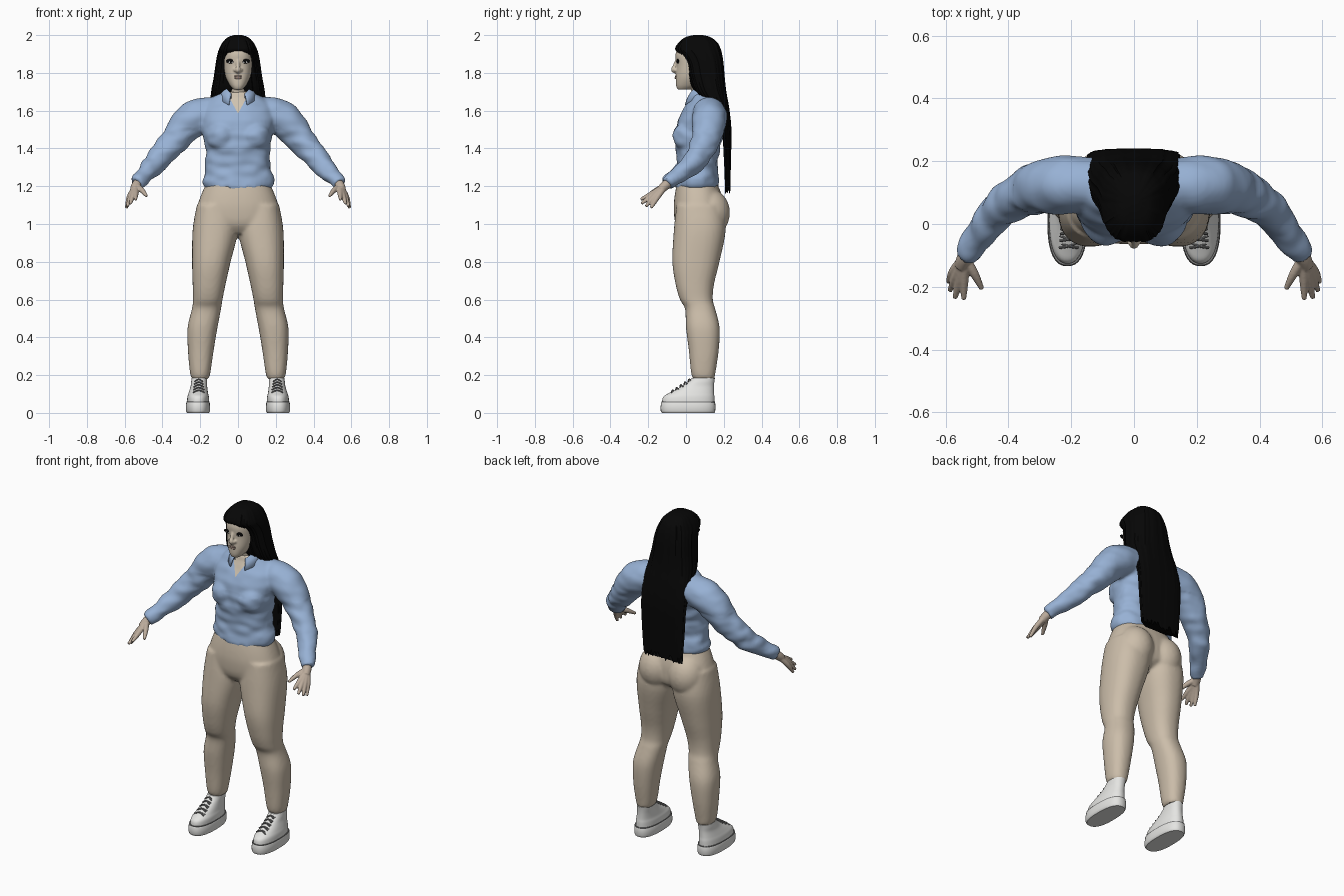
import bpy, bmesh, math, random
from mathutils import Vector, noise
from mathutils.bvhtree import BVHTree

random.seed(4)
if "Cube" in bpy.data.objects:
    bpy.data.objects.remove(bpy.data.objects["Cube"])


def material(name, r, g, b):
    mat = bpy.data.materials.new(name)
    mat.use_nodes = True
    mat.diffuse_color = (r, g, b, 1)
    bsdf = mat.node_tree.nodes["Principled BSDF"]
    bsdf.inputs["Base Color"].default_value = (r, g, b, 1)
    bsdf.inputs["Roughness"].default_value = 0.8
    return mat


BLUE = material("shirt_blue", 0.31, 0.44, 0.66)
BEIGE = material("trouser_beige", 0.60, 0.51, 0.40)
FACE = material("face_skin", 0.62, 0.54, 0.43)
HAND = material("hand_skin", 0.50, 0.41, 0.33)
BLACK = material("hair_black", 0.002, 0.002, 0.002)
WHITE = material("shoe_white", 0.78, 0.78, 0.76)
GREY = material("lace_grey", 0.2, 0.2, 0.2)
LIP = material("lip_rose", 0.40, 0.29, 0.24)


def refine(rows, steps):
    """Catmull-Rom interpolation between rows of numbers."""
    out = []
    for i in range(len(rows) - 1):
        a, b, c, d = (rows[max(0, min(len(rows) - 1, i + k))] for k in (-1, 0, 1, 2))
        for s in range(steps):
            t = s / steps
            out.append([q + t * (r - p) / 2 + t * t * (p - 2.5 * q + 2 * r - s2 / 2)
                        + t ** 3 * (1.5 * (q - r) + (s2 - p) / 2)
                        for p, q, r, s2 in zip(a, b, c, d)])
    return out + [list(rows[-1])]


def skin_rings(bm, rings):
    loops = [[bm.verts.new(p) for p in ring] for ring in rings]
    n = len(loops[0])
    for low, high in zip(loops, loops[1:]):
        for i in range(n):
            j = (i + 1) % n
            bm.faces.new((low[i], low[j], high[j], high[i]))
    bm.faces.new(loops[0])
    bm.faces.new(loops[-1])


def loft(bm, rows, side=1, power=2.3, n=40, steps=5, ripple=None):
    """Rows hold height, centre x, half width, front y, back y."""
    rings = []
    for z, cx, half, front, back in refine(rows, steps):
        ring = []
        for i in range(n):
            a = math.tau * i / n
            c, s = math.cos(a), math.sin(a)
            k = 1 + (ripple[i] if ripple else 0)
            x = cx + k * half * math.copysign(abs(c) ** (2 / power), c)
            y = (front + back) / 2 + k * (back - front) / 2 * math.copysign(abs(s) ** (2 / power), s)
            ring.append((side * x, y, z))
        rings.append(ring)
    skin_rings(bm, rings)


def tube(bm, path, side=1, n=20, steps=4):
    """Path rows hold x, y, z, radius."""
    rows = refine(path, steps)
    pts = [Vector(r[:3]) for r in rows]
    rings = []
    for i, (p, row) in enumerate(zip(pts, rows)):
        t = (pts[min(i + 1, len(pts) - 1)] - pts[max(i - 1, 0)]).normalized()
        u = t.cross(Vector((0.1, 1, 0.2))).normalized()
        v = t.cross(u)
        ring = [p + row[3] * (u * math.cos(a) + v * math.sin(a))
                for a in (math.tau * k / n for k in range(n))]
        rings.append([(side * q.x, q.y, q.z) for q in ring])
    skin_rings(bm, rings)


def ball(bm, centre, size):
    made = bmesh.ops.create_uvsphere(bm, u_segments=24, v_segments=16, radius=1)["verts"]
    for v in made:
        v.co = Vector(c + s * k for c, s, k in zip(centre, size, v.co))


def finish(name, bm, mats, voxel=0, relax=4, angle=40):
    """Make an object; a voxel size fuses its overlapping parts."""
    bmesh.ops.recalc_face_normals(bm, faces=bm.faces)
    mesh = bpy.data.meshes.new(name)
    bm.to_mesh(mesh)
    bm.free()
    obj = bpy.data.objects.new(name, mesh)
    bpy.context.collection.objects.link(obj)
    if voxel:
        fuse = obj.modifiers.new("fuse", "REMESH")
        fuse.mode, fuse.voxel_size = "VOXEL", voxel
        obj.modifiers.new("relax", "SMOOTH").iterations = relax
        graph = bpy.context.evaluated_depsgraph_get()
        obj.data = bpy.data.meshes.new_from_object(obj.evaluated_get(graph))
        obj.modifiers.clear()
    obj.data.materials.clear()
    for mat in mats:
        obj.data.materials.append(mat)
    bpy.ops.object.select_all(action="DESELECT")
    obj.select_set(True)
    bpy.context.view_layer.objects.active = obj
    bpy.ops.object.shade_smooth_by_angle(angle=math.radians(angle))
    return obj


SIDES = (1, -1)

# Trousers: hips, seat and legs fused
bm = bmesh.new()
loft(bm, [(1.215, 0, .168, -.048, .165), (1.15, 0, .197, -.06, .19), (1.08, 0, .217, -.065, .2),
          (1.0, 0, .21, -.055, .19), (.95, 0, .1, -.02, .12)])
for s in SIDES:
    ball(bm, (s * .1, .125, 1.06), (.105, .108, .125))
    loft(bm, [(1.1, .12, .098, -.05, .19), (.97, .12, .12, -.064, .21), (.8, .141, .102, -.072, .177),
              (.68, .153, .087, -.055, .148), (.6, .16, .078, -.032, .142), (.55, .167, .077, -.005, .155),
              (.45, .188, .079, 0, .178), (.33, .197, .068, .015, .173), (.22, .2, .055, .026, .157),
              (.18, .2, .046, .036, .15)], s)
finish("trousers", bm, [BEIGE], .01)

# Shirt: body, bust and sleeves fused, then creased
bm = bmesh.new()
loft(bm, [(1.19, 0, .172, -.052, .17), (1.225, 0, .188, -.052, .175), (1.29, 0, .176, -.042, .165),
          (1.38, 0, .17, -.05, .175), (1.47, 0, .182, -.056, .2), (1.55, 0, .195, -.042, .217),
          (1.61, 0, .185, -.012, .213), (1.665, 0, .14, .018, .19), (1.7, 0, .075, .025, .155)])
for s in SIDES:
    ball(bm, (s * .085, .012, 1.465), (.085, .082, .08))
    tube(bm, [(.1, .125, 1.59, .08), (.2, .125, 1.573, .093), (.27, .12, 1.528, .09),
              (.345, .1, 1.432, .074), (.43, .045, 1.333, .06), (.515, -.07, 1.238, .043),
              (.538, -.1, 1.213, .037)], s, n=28)
shirt = finish("shirt", bm, [BLUE, FACE], .01)
for v in shirt.data.vertices:
    fold = noise.noise(Vector((v.co.x * 13, v.co.y * 13, v.co.z * 22)))
    v.co += v.normal * fold * (.009 if v.co.z < 1.5 else .005)
# Open neckline cut cleanly into the front
bm = bmesh.new()
bm.from_mesh(shirt.data)
notch, slope = Vector((0, 0, 1.585)), .55
for s in SIDES:
    bmesh.ops.bisect_plane(bm, geom=bm.verts[:] + bm.edges[:] + bm.faces[:],
                           plane_co=notch, plane_no=(s, 0, -slope))
for f in bm.faces:
    m = f.calc_center_median()
    f.material_index = int(m.y < .08 and abs(m.x) < (m.z - notch.z) * slope)
bm.to_mesh(shirt.data)
bm.free()

# Folded collar, open at the front
bm = bmesh.new()
columns = []
for i in range(41):
    a = math.radians(-152 + 304 * i / 40)
    f = abs(i - 20) / 20
    rows = ((.066, 1.655 - .03 * f), (.074, 1.735 - .045 * f ** 4), (.088, 1.715 - .045 * f ** 4),
            (.104, 1.675 - .045 * f ** 3))
    columns.append([bm.verts.new((r * math.sin(a), .085 + r * math.cos(a), z)) for r, z in rows])
for left, right in zip(columns, columns[1:]):
    for k in range(3):
        bm.faces.new((left[k], right[k], right[k + 1], left[k + 1]))
collar = finish("collar", bm, [BLUE])
collar.modifiers.new("cloth", "SOLIDIFY").thickness = .007

# Hands: each finger runs from the wrist, so that together they form the palm
fingers = [((.575, -.15, 1.143), (.591, -.185, 1.085)), ((.567, -.166, 1.148), (.586, -.212, 1.093)),
           ((.555, -.176, 1.154), (.57, -.236, 1.108)), ((.541, -.178, 1.162), (.542, -.24, 1.13)),
           ((.51, -.155, 1.18), (.484, -.207, 1.148))]
for s, label in zip(SIDES, ("left", "right")):
    bm = bmesh.new()
    tube(bm, [(.515, -.07, 1.238, .026), (.54, -.11, 1.203, .025), (.55, -.135, 1.18, .022)], s)
    for knuckle, tip in fingers:
        tube(bm, [(.54, -.105, 1.205, .015), (*knuckle, .0145), (*tip, .008)], s, n=14)
    finish(label + "_hand", bm, [HAND], .004, 3)

# Head with nose, chin and neck
bm = bmesh.new()
loft(bm, [(1.712, 0, .024, -.045, .02), (1.735, 0, .044, -.053, .07), (1.78, 0, .066, -.054, .12),
          (1.84, 0, .077, -.051, .15), (1.9, 0, .077, -.055, .16), (1.95, 0, .06, -.035, .15),
          (1.98, 0, .03, .01, .1)])
tube(bm, [(0, .095, 1.6, .056), (0, .08, 1.7, .05), (0, .065, 1.78, .05)])
tube(bm, [(0, -.048, 1.87, .008), (0, -.06, 1.835, .011), (0, -.066, 1.816, .014), (0, -.05, 1.806, .012)])
for s in SIDES:
    ball(bm, (s * .014, -.056, 1.815), (.01, .011, .009))
head = finish("head", bm, [FACE], .005, 3)

# Eyes and lips set on the face surface
bm = bmesh.new()
bm.from_mesh(head.data)
surface = BVHTree.FromBMesh(bm)
bm.free()


def on_face(name, x, z, size, mat, lift=0):
    hit = surface.ray_cast(Vector((x, -1, z)), Vector((0, 1, 0)))[0]
    bm = bmesh.new()
    ball(bm, (x, hit.y - lift, z), size)
    obj = finish(name, bm, [mat])
    return obj


for s, label in zip(SIDES, ("left", "right")):
    on_face(label + "_lashes", s * .038, 1.862, (.025, .007, .012), BLACK)
    on_face(label + "_eye_white", s * .038, 1.857, (.015, .004, .006), WHITE, .004)
    on_face(label + "_pupil", s * .038, 1.858, (.006, .003, .006), BLACK, .006)
on_face("upper_lip", 0, 1.782, (.022, .005, .005), LIP)
on_face("lower_lip", 0, 1.773, (.019, .006, .006), LIP)

# Long hair: rippled cap that drapes down the back to ragged ends
bm = bmesh.new()
ripple = [random.uniform(-.025, .025) for _ in range(96)]
loft(bm, [(2.0, 0, .02, .04, .09), (1.988, 0, .055, -.005, .13), (1.96, 0, .082, -.04, .165),
          (1.925, 0, .1, -.058, .182), (1.895, 0, .109, -.03, .19), (1.85, 0, .117, -.004, .197),
          (1.78, 0, .127, .012, .203), (1.7, 0, .141, .045, .212), (1.62, 0, .147, .12, .227),
          (1.5, 0, .148, .185, .24), (1.35, 0, .142, .2, .238), (1.18, 0, .13, .207, .234)],
     power=2.6, n=96, ripple=ripple)
for v in bm.verts:
    if v.co.z < 1.19:
        v.co.z += random.uniform(-.02, .035)
finish("long_hair", bm, [BLACK])

# Shoes: sole, seam, upper, sock and laces
for s, label in zip(SIDES, ("left", "right")):
    bm = bmesh.new()
    loft(bm, [(0, .212, .058, -.127, .15), (.012, .212, .064, -.134, .155), (.05, .212, .063, -.133, .155),
              (.057, .212, .059, -.128, .151)], s, 2.5, steps=2)
    finish(label + "_sole", bm, [WHITE])
    bm = bmesh.new()
    loft(bm, [(.053, .212, .0615, -.131, .154), (.059, .212, .0615, -.131, .154)], s, 2.5, steps=1)
    finish(label + "_seam", bm, [GREY])
    bm = bmesh.new()
    loft(bm, [(.05, .212, .059, -.127, .15), (.085, .211, .057, -.12, .15), (.108, .21, .051, -.085, .148),
              (.14, .207, .044, -.025, .148), (.165, .206, .042, .012, .15), (.185, .205, .04, .03, .153)], s)
    finish(label + "_upper", bm, [WHITE])
    bm = bmesh.new()
    loft(bm, [(.16, .203, .036, .04, .145), (.21, .202, .036, .045, .14)], s, steps=1)
    finish(label + "_sock", bm, [WHITE])
    bm = bmesh.new()
    for k in range(5):
        y, z, w = -.068 + .022 * k, .116 + .0145 * k, .03 - .002 * k
        for d in SIDES:
            tube(bm, [(.208 - w, y + d * .008, z - .008, .004), (.208, y - .003, z + .004, .004),
                      (.208 + w, y - d * .008, z - .008, .004)], s, n=8)
    finish(label + "_laces", bm, [GREY])
